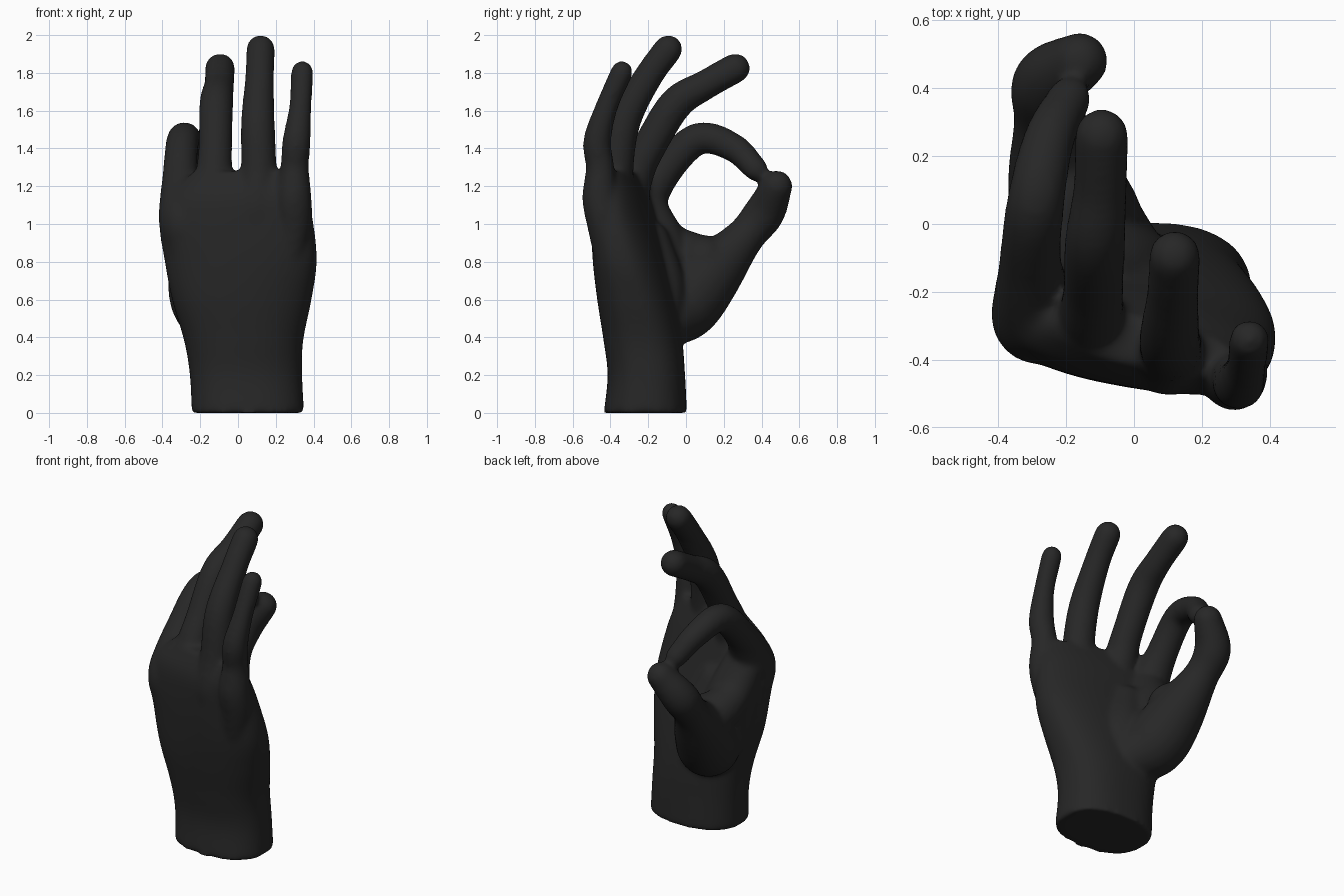
import bpy, bmesh, math
from mathutils import Vector, Matrix

if "Cube" in bpy.data.objects:
    bpy.data.objects.remove(bpy.data.objects["Cube"])

bm = bmesh.new()


def smooth_path(rows, steps=6):
    """Catmull-Rom interpolation through rows of numbers."""
    pts = [Vector(r) for r in rows]
    pts = [pts[0] * 2 - pts[1]] + pts + [pts[-1] * 2 - pts[-2]]
    out = []
    for i in range(1, len(pts) - 2):
        a, b, c, d = pts[i - 1:i + 3]
        for s in range(steps):
            t = s / steps
            out.append(0.5 * (2 * b + (c - a) * t + (2 * a - 5 * b + 4 * c - d) * t * t
                              + (3 * b - a - 3 * c + d) * t ** 3))
    return out + [pts[-2]]


def loft(rings):
    """Skin a list of rings into a closed solid."""
    loops = [[bm.verts.new(p) for p in ring] for ring in rings]
    n = len(loops[0])
    for a, b in zip(loops, loops[1:]):
        for i in range(n):
            bm.faces.new((a[i], a[(i + 1) % n], b[(i + 1) % n], b[i]))
    bm.faces.new(loops[0][::-1])
    bm.faces.new(loops[-1])


def digit(rows, sides=20):
    """Round-ended tapered limb through (x, y, z, radius) rows."""
    path = smooth_path(rows)
    pos = [p.xyz for p in path]
    rad = [p[3] for p in path]
    tan = [(pos[min(i + 1, len(pos) - 1)] - pos[max(i - 1, 0)]).normalized()
           for i in range(len(pos))]
    q = tan[0].to_track_quat('Z', 'Y')
    rings = []

    def ring(c, r, q):
        rings.append([c + q @ Vector((r * math.cos(k * math.tau / sides),
                                      r * math.sin(k * math.tau / sides), 0))
                      for k in range(sides)])

    caps = [math.radians(a) for a in (85, 65, 45, 22)]
    for a in caps:
        ring(pos[0] - tan[0] * rad[0] * math.sin(a), rad[0] * math.cos(a), q)
    for i in range(len(pos)):
        if i:
            q = tan[i - 1].rotation_difference(tan[i]) @ q
        ring(pos[i], rad[i], q)
    for a in reversed(caps):
        ring(pos[-1] + tan[-1] * rad[-1] * math.sin(a), rad[-1] * math.cos(a), q)
    loft(rings)


def palm(rows, sides=48, power=2.4):
    """Superellipse sections: z, x min, x max, y back, y front, tilt."""
    rings = []
    for row in smooth_path(rows):
        z, x0, x1, y0, y1, tilt = row
        rot = Matrix.Rotation(tilt, 3, 'Z')
        mid = Vector(((x0 + x1) / 2, (y0 + y1) / 2, z))
        ring = []
        for k in range(sides):
            c, s = math.cos(k * math.tau / sides), math.sin(k * math.tau / sides)
            x = math.copysign(abs(c) ** (2 / power), c) * (x1 - x0) / 2
            y = math.copysign(abs(s) ** (2 / power), s) * (y1 - y0) / 2
            ring.append(mid + rot @ Vector((x, y, 0)))
        rings.append(ring)
    loft(rings)


# Wrist and palm
palm([(0.0, -.245, .35, -.435, .005, 0),
      (.2, -.255, .34, -.415, -.005, 0),
      (.38, -.285, .345, -.435, -.02, -.05),
      (.6, -.35, .39, -.465, -.06, -.1),
      (.8, -.39, .42, -.48, -.11, -.15),
      (1.0, -.42, .405, -.48, -.17, -.18),
      (1.15, -.37, .37, -.47, -.22, -.2),
      (1.28, -.24, .3, -.42, -.28, -.22)])

# Index finger, curled to meet the thumb
digit([(-.27, -.28, .88, .12), (-.285, -.265, 1.04, .137), (-.305, -.13, 1.26, .095),
       (-.29, .06, 1.45, .086), (-.25, .25, 1.405, .076), (-.19, .37, 1.29, .065)])
# Middle finger
digit([(-.1, -.32, .88, .11), (-.115, -.325, 1.08, .125), (-.125, -.27, 1.26, .1),
       (-.12, -.2, 1.4, .09), (-.115, -.055, 1.635, .09), (-.1, .1, 1.735, .08),
       (-.095, .26, 1.825, .08)])
# Ring finger
digit([(.09, -.37, .88, .1), (.1, -.385, 1.08, .12), (.11, -.375, 1.27, .097),
       (.105, -.33, 1.54, .09), (.115, -.2, 1.78, .077), (.12, -.095, 1.925, .077)])
# Little finger
digit([(.27, -.4, .8, .08), (.295, -.43, 1.0, .095), (.295, -.455, 1.14, .095),
       (.3, -.455, 1.3, .076), (.31, -.47, 1.44, .075), (.33, -.42, 1.62, .06),
       (.34, -.34, 1.805, .06)])
# Thumb with its fleshy base
digit([(-.07, -.1, .5, .16), (-.16, .0, .58, .19), (-.21, .14, .74, .165),
       (-.25, .31, .93, .105), (-.25, .415, 1.06, .108), (-.16, .48, 1.2, .085)])
# Web between thumb and index finger
digit([(-.2, .1, .8, .14), (-.25, .02, .83, .13), (-.28, -.1, .91, .11),
       (-.3, -.21, 1.07, .1)])
# Palm flesh between the thumb and the palm
digit([(-.02, -.14, .38, .12), (-.15, -.12, .6, .18), (-.23, -.14, .85, .16),
       (-.27, -.2, 1.05, .12)])
digit([(.02, -.17, .42, .14), (-.03, -.15, .65, .15), (-.1, -.2, .9, .12)])

bmesh.ops.recalc_face_normals(bm, faces=bm.faces)
mesh = bpy.data.meshes.new("hand")
bm.to_mesh(mesh)
bm.free()
hand = bpy.data.objects.new("hand", mesh)
bpy.context.collection.objects.link(hand)

# Fuse the parts into one skin and soften the joins
fuse = hand.modifiers.new("fuse", 'REMESH')
fuse.mode = 'VOXEL'
fuse.voxel_size = .014
fuse.use_smooth_shade = True
soften = hand.modifiers.new("soften", 'SMOOTH')
soften.factor = .5
soften.iterations = 14

# Dark skin material
mat = bpy.data.materials.new("dark_grey")
mat.diffuse_color = (.02, .02, .02, 1)
mat.use_nodes = True
mat.node_tree.nodes["Principled BSDF"].inputs["Base Color"].default_value = mat.diffuse_color
mesh.materials.append(mat)
for p in mesh.polygons:
    p.use_smooth = True
